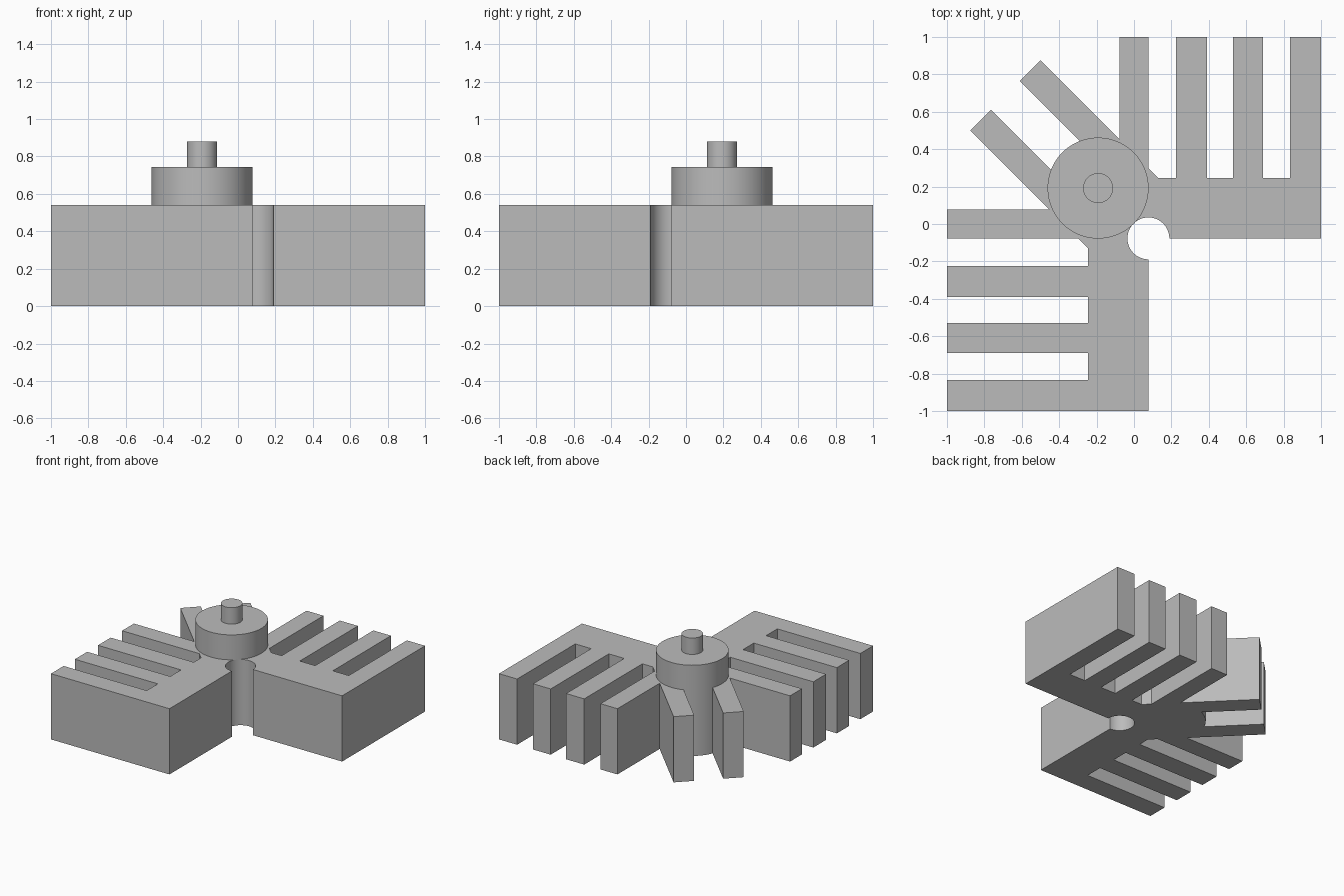
import bpy
import bmesh
from math import sin, cos, asin, radians, sqrt

if "Cube" in bpy.data.objects:
    bpy.data.objects.remove(bpy.data.objects["Cube"], do_unlink=True)

# One plain grey for everything
GREY = (0.5, 0.5, 0.5, 1)
grey = bpy.data.materials.new("plain grey")
grey.use_nodes = True
grey.diffuse_color = GREY
grey.node_tree.nodes["Principled BSDF"].inputs["Base Color"].default_value = GREY

HALF = 0.077          # half width of the central fins
ROOT = 0.245          # where the straight fins meet the arms
HEIGHT = 0.54
HUB = (-0.192, 0.192)
HUB_R = 0.27
NOTCH_R = 0.112
DIAG_IN, DIAG_OUT = 0.155, 0.375   # x + y along the diagonal fin sides
DIAG_TIP = 1.375                   # y - x at the diagonal fin tips


def arc(centre, radius, start, end, steps):
    angles = [radians(start + (end - start) * i / steps) for i in range(steps + 1)]
    return [(centre[0] + radius * cos(a), centre[1] + radius * sin(a)) for a in angles]


def extrude(name, outline, z0, z1):
    bm = bmesh.new()
    base = bm.faces.new([bm.verts.new((x, y, z0)) for x, y in outline])
    top = bmesh.ops.extrude_face_region(bm, geom=[base], use_keep_orig=True)
    moved = [v for v in top["geom"] if isinstance(v, bmesh.types.BMVert)]
    bmesh.ops.translate(bm, verts=moved, vec=(0, 0, z1 - z0))
    bmesh.ops.recalc_face_normals(bm, faces=bm.faces[:])
    mesh = bpy.data.meshes.new(name)
    bm.to_mesh(mesh)
    bm.free()
    mesh.materials.append(grey)
    obj = bpy.data.objects.new(name, mesh)
    bpy.context.collection.objects.link(obj)
    bpy.ops.object.select_all(action="DESELECT")
    obj.select_set(True)
    bpy.context.view_layer.objects.active = obj
    bpy.ops.object.shade_smooth_by_angle(angle=radians(30))
    return obj


def diagonal(side, along):
    return ((side - along) / 2, (side + along) / 2)


# Half of the finned body: round notch, arm, straight fins, diagonal fin, hub
half = arc((HALF, -HALF), NOTCH_R, 135, 0, 24)
half += [(1, -HALF)]
for left, right in ((0.835, 1), (0.53, 0.69), (0.225, 0.39)):
    if right < 1:
        half.append((right, ROOT))
    half += [(right, 1), (left, 1), (left, ROOT)]
half += [(DIAG_OUT - ROOT, ROOT), (HALF, DIAG_OUT - HALF), (HALF, 1), (-HALF, 1)]
half += [(-HALF, DIAG_OUT + HALF), diagonal(DIAG_OUT, DIAG_TIP), diagonal(DIAG_IN, DIAG_TIP)]
spread = asin(DIAG_IN / sqrt(2) / HUB_R) * 180 / 3.14159265
half += arc(HUB, HUB_R, 135 - spread, 135, 8)

# Mirror across the diagonal and close the outline
mirrored = [(-y, -x) for x, y in reversed(half[1:-1])]
extrude("finned_body", half + mirrored, 0, HEIGHT)

# Raised hub and its pin
extrude("hub_disc", arc(HUB, HUB_R, 0, 360, 96)[:-1], HEIGHT, 0.745)
extrude("hub_pin", arc(HUB, 0.08, 0, 360, 64)[:-1], 0.745, 0.88)
